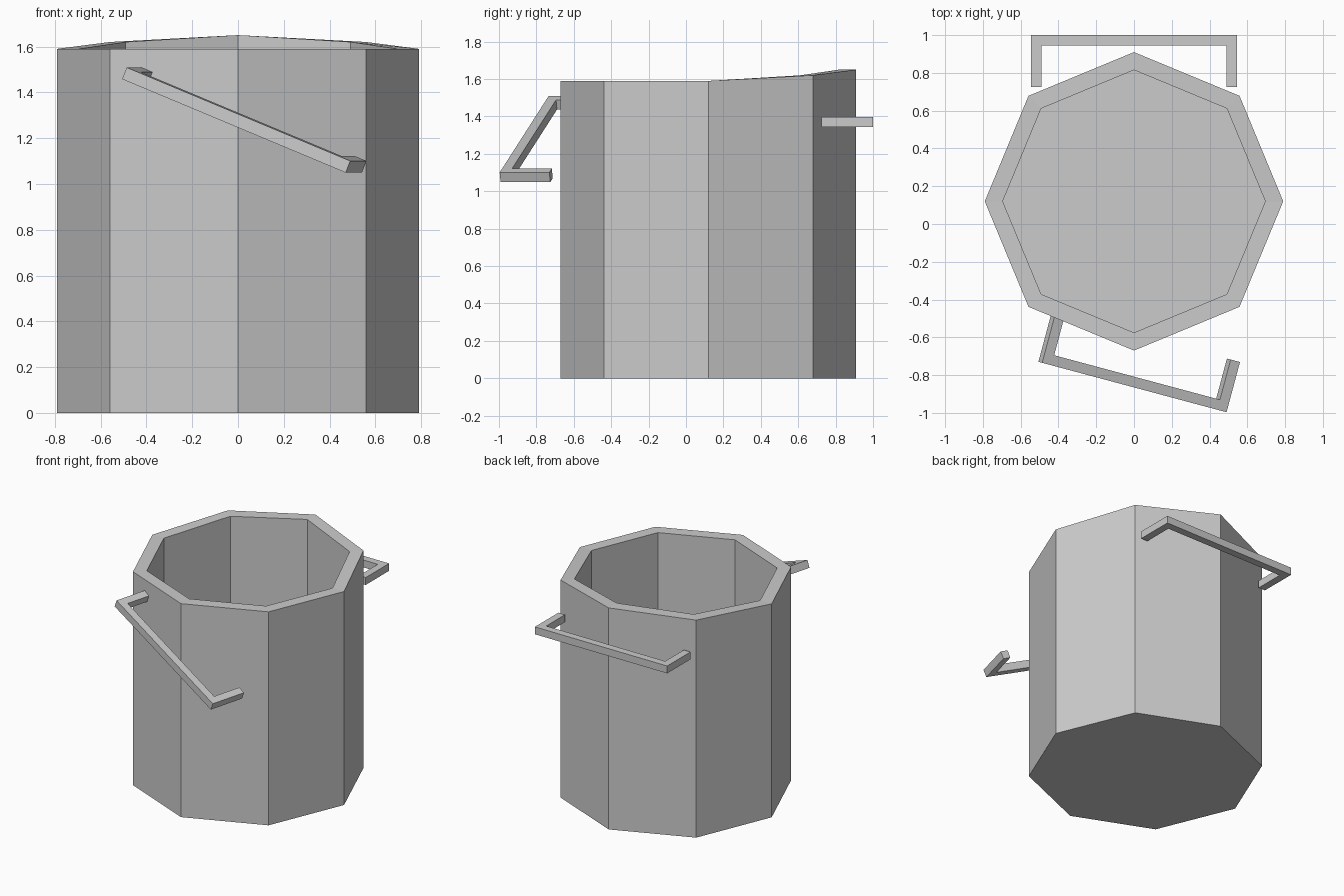
import bpy, bmesh
from math import cos, sin, pi, radians
from mathutils import Matrix

if "Cube" in bpy.data.objects:
    bpy.data.objects.remove(bpy.data.objects["Cube"])

CY = 0.12        # bucket centre along y
FLOOR = 0.09     # inside floor height


def finish(name, bm):
    bmesh.ops.recalc_face_normals(bm, faces=bm.faces)
    me = bpy.data.meshes.new(name)
    bm.to_mesh(me)
    bm.free()
    ob = bpy.data.objects.new(name, me)
    bpy.context.collection.objects.link(ob)
    return ob


# Rim lifts toward the back corner
def rim_z(i):
    return 1.59 + {1: 0.03, 2: 0.06, 3: 0.03}.get(i, 0)


def ring(bm, r, z):
    return [bm.verts.new((r * cos(i * pi / 4), CY + r * sin(i * pi / 4), z(i)))
            for i in range(8)]


# Hollow eight-sided bucket
def make_bucket():
    bm = bmesh.new()
    rings = [ring(bm, 0.79, lambda i: 0), ring(bm, 0.79, rim_z),
             ring(bm, 0.695, rim_z), ring(bm, 0.695, lambda i: FLOOR)]
    for a, b in zip(rings, rings[1:]):
        for i in range(8):
            j = (i + 1) % 8
            bm.faces.new((a[i], a[j], b[j], b[i]))
    bm.faces.new(rings[0])
    bm.faces.new(rings[-1])
    return finish("bucket", bm)


# U-shaped handle: outer bar on local y = 0, legs pointing along +y
def make_handle(name, matrix, w=0.545, d=0.275, t=0.055):
    bm = bmesh.new()
    outline = [(-w, 0), (w, 0), (w, d), (w - t, d),
               (w - t, t), (t - w, t), (t - w, d), (-w, d)]
    face = bm.faces.new([bm.verts.new((x, y, -t / 2)) for x, y in outline])
    ext = bmesh.ops.extrude_face_region(bm, geom=[face], use_keep_orig=True)
    top = [g for g in ext["geom"] if isinstance(g, bmesh.types.BMVert)]
    bmesh.ops.translate(bm, verts=top, vec=(0, 0, t))
    bm.transform(matrix)
    return finish(name, bm)


make_bucket()
make_handle("back_handle",
            Matrix.Translation((0, 1.0, 1.37)) @ Matrix.Rotation(pi, 4, 'Z'))
# Front handle hangs crooked
make_handle("front_handle",
            Matrix.Translation((-0.008, -0.863, 1.279))
            @ Matrix.Rotation(radians(-15), 4, 'Z')
            @ Matrix.Rotation(radians(22), 4, 'Y'))
